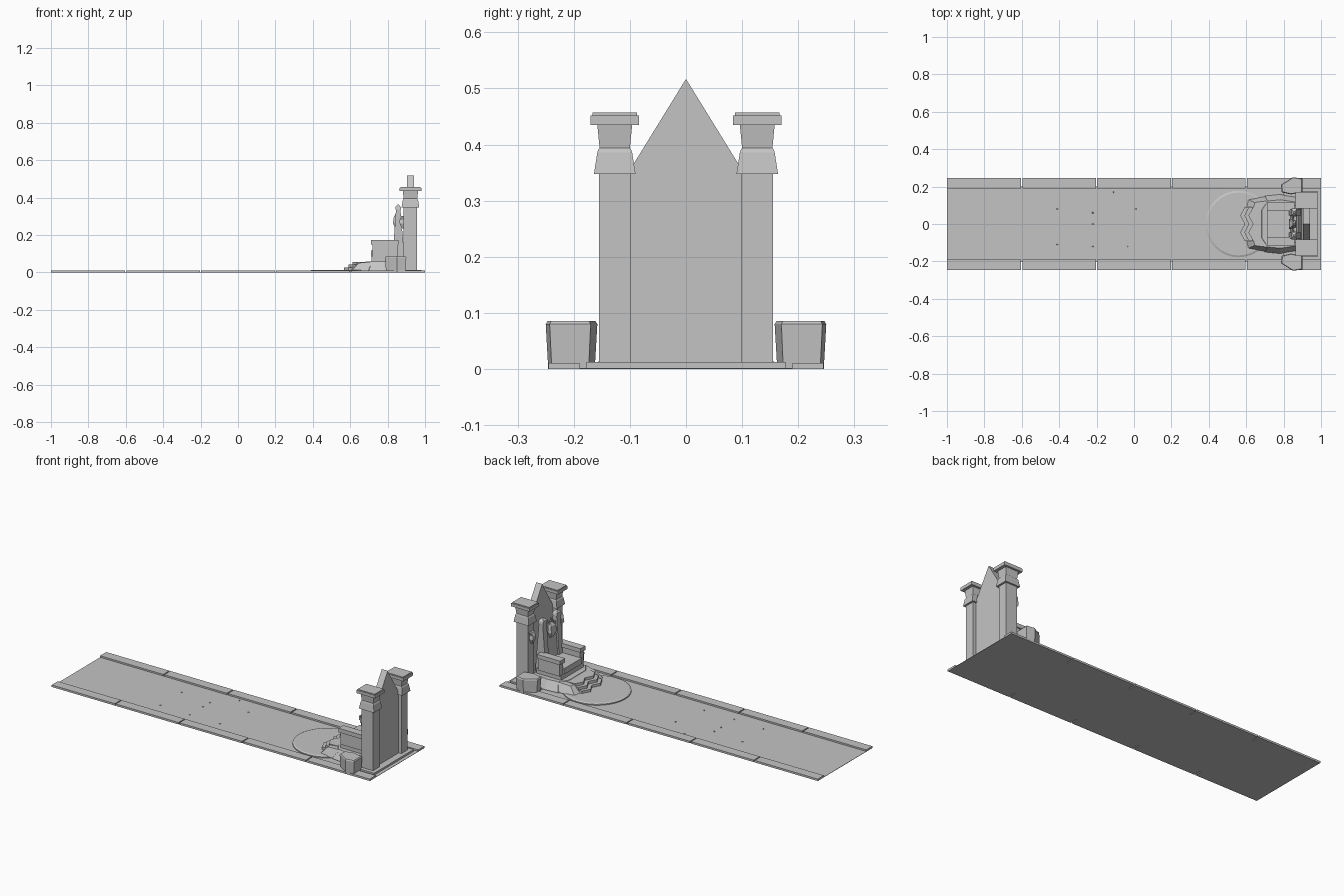
import bpy, bmesh, math

if "Cube" in bpy.data.objects:
    bpy.data.objects.remove(bpy.data.objects["Cube"])

stone = bpy.data.materials.new("grey stone")
stone.diffuse_color = (0.55, 0.55, 0.55, 1)
stone.use_nodes = True
stone.node_tree.nodes["Principled BSDF"].inputs["Base Color"].default_value = stone.diffuse_color


def finish(name, bm):
    bmesh.ops.recalc_face_normals(bm, faces=bm.faces)
    me = bpy.data.meshes.new(name)
    bm.to_mesh(me)
    bm.free()
    me.materials.append(stone)
    ob = bpy.data.objects.new(name, me)
    bpy.context.collection.objects.link(ob)
    return ob


def skin(name, rings):
    """Join matching rings of 3D points and cap both ends."""
    bm = bmesh.new()
    vs = [[bm.verts.new(p) for p in r] for r in rings]
    n = len(rings[0])
    for a, b in zip(vs, vs[1:]):
        for i in range(n):
            bm.faces.new((a[i], a[(i + 1) % n], b[(i + 1) % n], b[i]))
    bm.faces.new(vs[0])
    bm.faces.new(vs[-1])
    return finish(name, bm)


def rect(x, y, hx, hy, z):
    return [(x - hx, y - hy, z), (x + hx, y - hy, z), (x + hx, y + hy, z), (x - hx, y + hy, z)]


def box(name, x0, x1, y0, y1, z0, z1):
    x, y, hx, hy = (x0 + x1) / 2, (y0 + y1) / 2, (x1 - x0) / 2, (y1 - y0) / 2
    return skin(name, [rect(x, y, hx, hy, z0), rect(x, y, hx, hy, z1)])


def side_profile(name, pts, y0, y1):
    """Extrude an x-z profile across y."""
    return skin(name, [[(x, y, z) for x, z in pts] for y in (y0, y1)])


def mirror(ob):
    m = ob.modifiers.new("mirror", 'MIRROR')
    m.use_axis = (False, True, False)
    return ob


# Floor and segmented kerbs
box("floor", -1, 1, -0.2, 0.2, 0, 0.002)
for i in range(5):
    a = -1 + 0.4 * i
    mirror(box("kerb", a + (0.003 if i else 0), a + (0.397 if i < 4 else 0.4), 0.19, 0.245, 0, 0.011))

# Small floor studs
for x, y in [(-.41, -.11), (-.41, .08), (-.22, 0), (-.22, -.12), (-.22, .06),
             (-.11, .17), (-.03, -.12), (.01, .08)]:
    skin("floor_stud", [rect(x, y, .004, .004, .001), rect(x, y, .002, .002, .005)])


# Round dais with a bevelled rim
def circle(r, z):
    return [(0.56 + r * math.cos(t * math.tau / 32), r * math.sin(t * math.tau / 32), z) for t in range(32)]


skin("round_dais", [circle(.178, 0), circle(.178, .008), circle(.168, .012)])

# Plate under the pillars
box("pillar_plate", .80, .98, -.177, .177, 0, .013)

# Pillars: half sizes in x and y at each height
levels = [(.036, .028, .01), (.036, .028, .348), (.047, .037, .348), (.041, .031, .386),
          (.038, .029, .392), (.036, .027, .394), (.041, .031, .435), (.058, .043, .435),
          (.058, .043, .452), (.054, .040, .452), (.054, .040, .457)]
mirror(skin("pillar", [rect(.922, .127, hx, hy, z) for hx, hy, z in levels]))

# Pointed wall between the pillars
gable = [(-.103, .01), (.103, .01), (.103, .35), (0, .517), (-.103, .35)]
skin("pointed_wall", [[(x, y, z) for y, z in gable] for x in (.904, .941)])

# Rough side blocks
block = [(.786, .21), (.85, .25), (.90, .243), (.90, .17), (.84, .158), (.79, .17)]
mirror(skin("side_block", [[(.845 + (x - .845) * s, .205 + (y - .205) * s, z) for x, y in block]
                           for s, z in ((.9, 0), (1, .08), (.92, .086))]))

# Pedestal with sloping sides, and flanks beside the steps
foot = [(.66, -.09), (.70, -.15), (.78, -.158), (.90, -.14), (.90, .14), (.78, .158), (.70, .15), (.66, .09)]
skin("pedestal", [[(.79 + (x - .79) * s, y * s, z) for x, y in foot] for s, z in ((1, .01), (.82, .058))])
mirror(skin("step_flank", [[(.60, .085, .01), (.72, .085, .01), (.72, .15, .01), (.61, .13, .01)],
                           [(.64, .085, .05), (.72, .085, .058), (.72, .125, .058), (.645, .115, .05)]]))

# Steps with a wavy front edge
for i in range(3):
    edge = [(.58 + .022 * i + .012 * math.cos(k * math.pi / 2), k * .0225) for k in range(-4, 5)]
    outline = edge + [(.72, .09), (.72, -.09)]
    skin("step", [[(x, y, z) for x, y in outline] for z in (.01, .026 + .015 * i)])

# Throne seat and arms
box("seat_base", .715, .87, -.10, .10, .055, .085)
box("seat", .71, .86, -.08, .08, .085, .118)
mirror(box("arm_panel", .72, .855, .076, .106, .08, .152))
mirror(box("arm_rest", .712, .857, .07, .114, .150, .173))

# Leaning throne back, side posts and pointed finials
side_profile("back_panel", [(.835, .08), (.875, .05), (.870, .30), (.852, .30)], -.05, .05)
mirror(side_profile("back_post", [(.825, .06), (.892, .06), (.868, .34), (.845, .34)], .045, .08))
mirror(skin("post_finial", [rect(.856, .062, .015, .021, .335), rect(.856, .062, .015, .018, .348),
                            rect(.856, .062, .004, .004, .362)]))

# Crest of small spikes on the throne back
skin("crest", [rect(.850, 0, .010, .015, .235), rect(.846, 0, .018, .026, .265),
               rect(.850, 0, .016, .020, .300), rect(.855, 0, .006, .006, .318)])
for y in (-.03, -.015, 0, .015, .03):
    h = .34 - abs(y)
    skin("crest_spike", [rect(.855, y, .007, .006, .28), rect(.850, y * 1.2, .002, .002, h)])

# Ornaments hung on the pillar fronts
mirror(skin("pillar_ornament", [rect(.880, .127, .004, .004, .235), rect(.876, .127, .012, .014, .262),
                                rect(.876, .127, .012, .010, .280), rect(.880, .127, .006, .018, .300)]))
